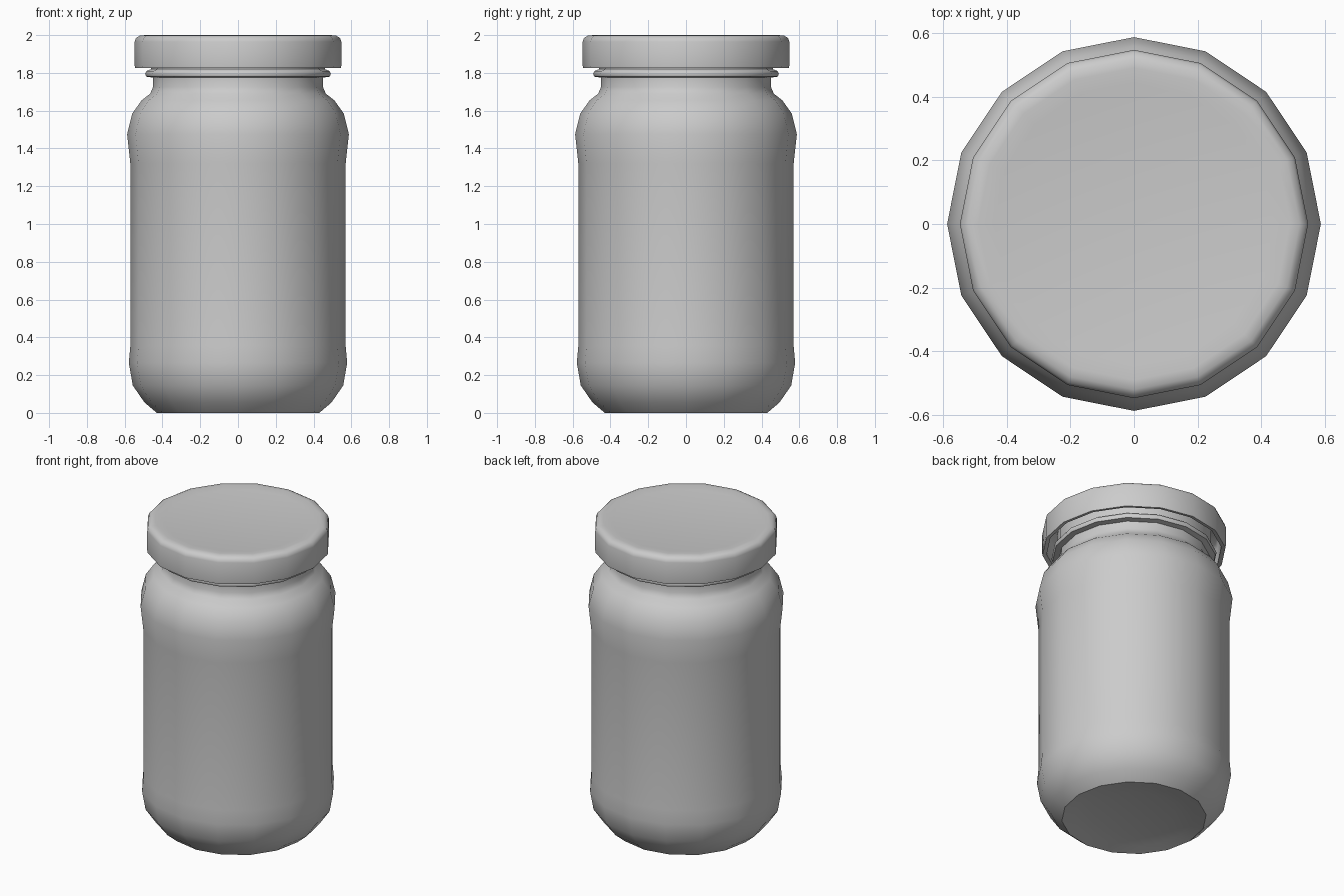
import bpy, bmesh, math

if "Cube" in bpy.data.objects:
    bpy.data.objects.remove(bpy.data.objects["Cube"])

SIDES = 16

def lathe(name, profile, angle):
    """Spin an (r, z) profile around z; points with r = 0 become poles."""
    bm = bmesh.new()
    rings = []
    for r, z in profile:
        if r == 0:
            rings.append([bm.verts.new((0, 0, z))] * SIDES)
        else:
            rings.append([bm.verts.new((r * math.cos(2 * math.pi * i / SIDES),
                                        r * math.sin(2 * math.pi * i / SIDES), z))
                          for i in range(SIDES)])
    for a, b in zip(rings, rings[1:]):
        for i in range(SIDES):
            j = (i + 1) % SIDES
            bm.faces.new(list(dict.fromkeys((a[i], a[j], b[j], b[i]))))
    bmesh.ops.recalc_face_normals(bm, faces=bm.faces[:])
    mesh = bpy.data.meshes.new(name)
    bm.to_mesh(mesh)
    bm.free()
    obj = bpy.data.objects.new(name, mesh)
    bpy.context.collection.objects.link(obj)
    bpy.ops.object.select_all(action='DESELECT')
    obj.select_set(True)
    bpy.context.view_layer.objects.active = obj
    bpy.ops.object.shade_smooth_by_angle(angle=math.radians(angle))
    return obj

# Jar: dimpled base, recessed label band, shoulder, neck with bead, mouth
lathe("jar", [
    (0, 0.04), (0.25, 0.035), (0.36, 0.015), (0.43, 0.0),
    (0.495, 0.055), (0.557, 0.145), (0.578, 0.265), (0.57, 0.355),
    (0.57, 1.32), (0.587, 1.475), (0.56, 1.585), (0.51, 1.655),
    (0.465, 1.69), (0.45, 1.725), (0.45, 1.775),
    (0.485, 1.78), (0.492, 1.795), (0.485, 1.81), (0.46, 1.82),
    (0.46, 1.95), (0.43, 1.96),
], 50)

# Lid: hollow screw cap with rounded rim and faintly sunken top
lathe("lid", [
    (0, 1.965), (0.505, 1.965), (0.52, 1.94), (0.52, 1.83),
    (0.545, 1.825), (0.547, 1.84), (0.547, 1.965), (0.54, 1.985),
    (0.52, 1.997), (0.49, 2.0), (0.44, 1.993), (0, 1.99),
], 60)
